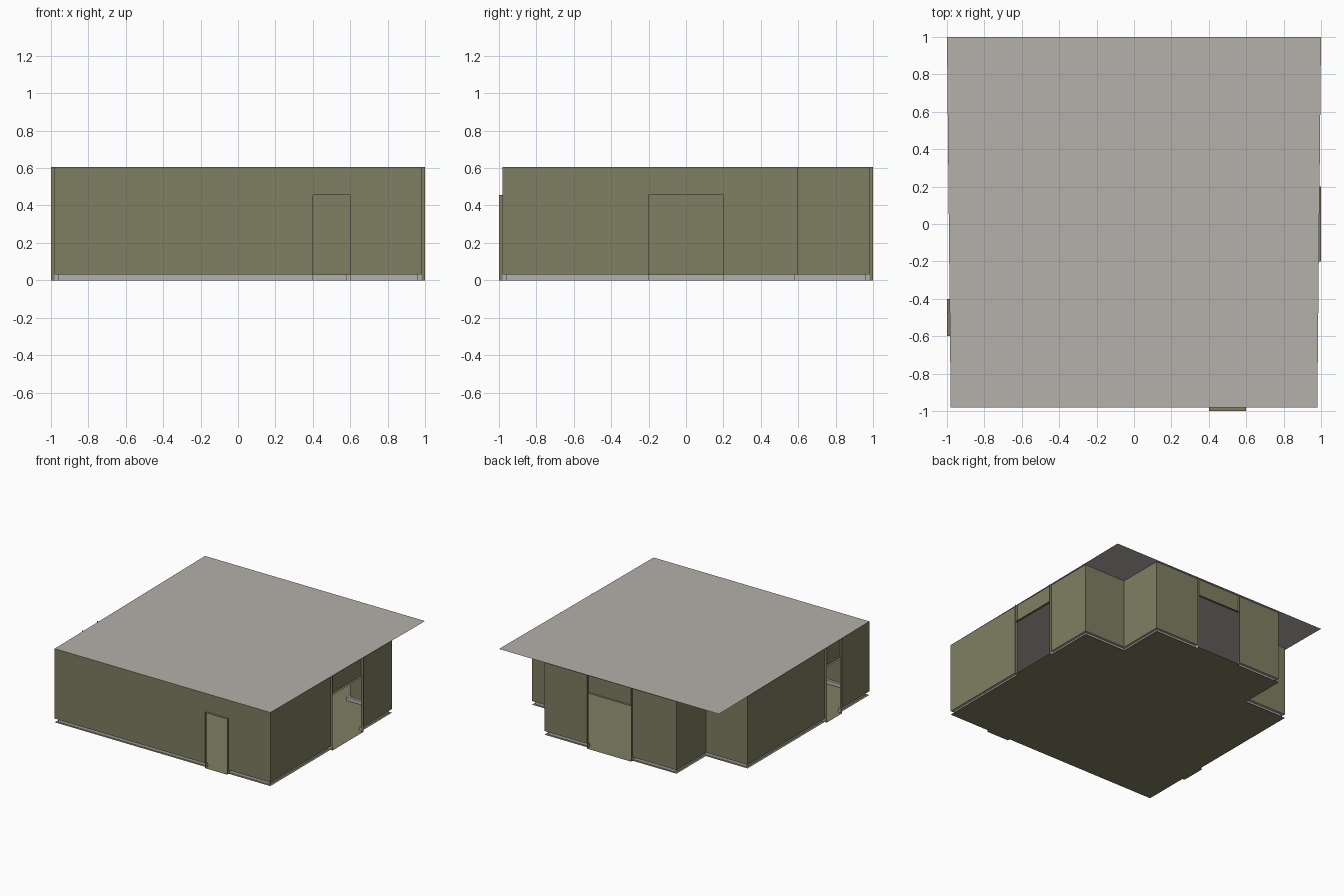
import bpy
from mathutils import Vector

if "Cube" in bpy.data.objects:
    bpy.data.objects.remove(bpy.data.objects["Cube"])

H, DOOR, BASE, D = 0.605, 0.455, 0.03, 0.02   # wall, door, skirting heights; sheet offset


def material(name, rgb):
    m = bpy.data.materials.new(name)
    m.diffuse_color = (*rgb, 1)
    m.use_nodes = True
    m.node_tree.nodes["Principled BSDF"].inputs["Base Color"].default_value = m.diffuse_color
    return m


olive = material("olive", (0.214, 0.209, 0.120))
grey = material("warm_grey", (0.46, 0.44, 0.41))


def add_mesh(name, faces, mat):
    """Each face is a list of 3D points."""
    verts, idx = [], []
    for f in faces:
        idx.append(list(range(len(verts), len(verts) + len(f))))
        verts += [tuple(p) for p in f]
    me = bpy.data.meshes.new(name)
    me.from_pydata(verts, [], idx)
    me.materials.append(mat)
    ob = bpy.data.objects.new(name, me)
    bpy.context.collection.objects.link(ob)
    return ob


def at(p, z):
    return Vector((p.x, p.y, z))


def panel(a, b, z0, z1):
    return [at(a, z0), at(b, z0), at(b, z1), at(a, z1)]


# T-shaped plan, counter-clockwise from the front left
plan = [Vector(p) for p in [(-.98, -.98), (.98, -.98), (.98, .6), (.6, .6),
                            (.6, .98), (-.6, .98), (-.6, .6), (-.98, .6)]]
# Doorways: edge index -> (start, end along the edge, height of the side posts)
doors = {0: (1.38, 1.58, DOOR), 1: (.78, 1.18, H), 4: (.4, .8, H), 7: (1.0, 1.2, H)}

n = len(plan)
dirs = [(plan[(i + 1) % n] - plan[i]).normalized() for i in range(n)]
norms = [Vector((d.y, -d.x)) for d in dirs]
inner = [plan[i] - D * (norms[i - 1] + norms[i]) for i in range(n)]

walls, skirting, frames, sills = [], [], [], []
for i in range(n):
    a, b, d, out = plan[i], plan[(i + 1) % n], dirs[i], norms[i]
    runs = [(a, inner[i], b, inner[(i + 1) % n])]
    if i in doors:
        s, e, post = doors[i]
        p, q = a + d * s, a + d * e
        runs = [(a, inner[i], p, p - out * D), (q, q - out * D, b, inner[(i + 1) % n])]
        walls.append(panel(p, q, DOOR, H))                       # panel over the door
        po, qo = p + out * D, q + out * D
        frames += [panel(p, po, 0, post), panel(qo, q, 0, post),
                   [at(p, DOOR), at(q, DOOR), at(qo, DOOR), at(po, DOOR)]]
        sills.append([at(p, 0), at(po, 0), at(qo, 0), at(q, 0)])
        for c in (p, q):                                         # skirting ends
            skirting.append(panel(c - out * D, c, 0, BASE))
    for w0, k0, w1, k1 in runs:
        walls.append(panel(w0, w1, BASE, H))
        skirting.append(panel(k0, k1, 0, BASE))
        skirting.append([at(w0, BASE), at(w1, BASE), at(k1, BASE), at(k0, BASE)])

add_mesh("walls", walls, olive)
add_mesh("skirting_boards", skirting, grey)
add_mesh("door_frames", frames, olive)
add_mesh("floor", [[at(p, 0) for p in plan]] + sills, olive)
# Ceiling sheet, slightly wider at the back
add_mesh("ceiling", [[Vector(p) for p in [(-.98, -.98, H), (.98, -.98, H),
                                          (1, 1, H), (-1, 1, H)]]], grey)
